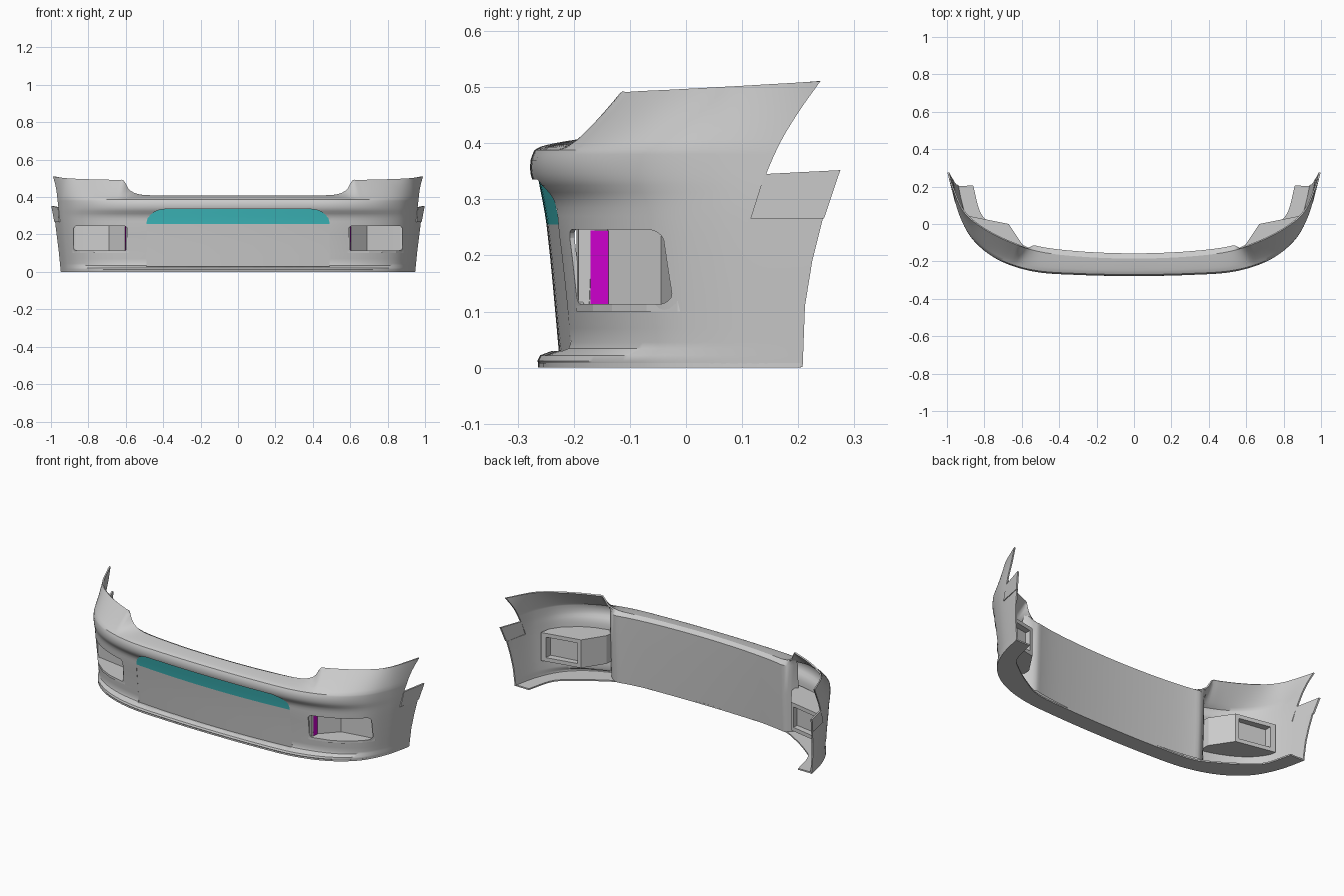
import bpy, bmesh, math

if "Cube" in bpy.data.objects:
    bpy.data.objects.remove(bpy.data.objects["Cube"])

def herm(keys, t):
    """Smooth value at t through (t, value) keys."""
    n = len(keys)
    t = min(max(t, keys[0][0]), keys[-1][0])
    i = next(k for k in range(n - 1) if t <= keys[k + 1][0])
    def slope(k):
        a, b = max(k - 1, 0), min(k + 1, n - 1)
        return (keys[b][1] - keys[a][1]) / (keys[b][0] - keys[a][0])
    (t0, v0), (t1, v1) = keys[i], keys[i + 1]
    h = t1 - t0
    s = (t - t0) / h
    return ((2*s**3 - 3*s*s + 1)*v0 + (s**3 - 2*s*s + s)*h*slope(i)
            + (3*s*s - 2*s**3)*v1 + (s**3 - s*s)*h*slope(i + 1))

def station(pts, u):
    """Point on a half plan curve, mirrored for negative u."""
    full = [(-p[0], p[1]) for p in pts[:0:-1]] + list(pts)
    k = len(pts) - 1
    x = herm([(i - k, p[0]) for i, p in enumerate(full)], abs(u))
    y = herm([(i - k, p[1]) for i, p in enumerate(full)], abs(u))
    return math.copysign(x, u), y

def shade(ob):
    bpy.ops.object.select_all(action='DESELECT')
    bpy.context.view_layer.objects.active = ob
    ob.select_set(True)
    bpy.ops.object.shade_smooth_by_angle(angle=math.radians(35))

def finish(name, bm, mat=None):
    me = bpy.data.meshes.new(name)
    bm.to_mesh(me)
    bm.free()
    ob = bpy.data.objects.new(name, me)
    bpy.context.collection.objects.link(ob)
    if mat:
        me.materials.append(mat)
    bpy.context.view_layer.objects.active = ob
    return ob

def sheet(name, rows, mat=None, thick=0):
    bm = bmesh.new()
    g = [[bm.verts.new(p) for p in r] for r in rows]
    for a, b in zip(g, g[1:]):
        for i in range(len(a) - 1):
            bm.faces.new((a[i], a[i + 1], b[i + 1], b[i]))
    ob = finish(name, bm, mat)
    if thick:
        m = ob.modifiers.new("thickness", 'SOLIDIFY')
        m.thickness = thick
        m.offset = -1
        bpy.ops.object.modifier_apply(modifier=m.name)
    shade(ob)
    return ob

def loft(name, lo, hi, mat=None):
    """Closed solid between two matching outlines."""
    bm = bmesh.new()
    a = [bm.verts.new(p) for p in lo]
    b = [bm.verts.new(p) for p in hi]
    bm.faces.new(a)
    bm.faces.new(b[::-1])
    for i in range(len(a)):
        j = (i + 1) % len(a)
        bm.faces.new((a[i], b[i], b[j], a[j]))
    bmesh.ops.recalc_face_normals(bm, faces=bm.faces)
    return finish(name, bm, mat)

def prism(name, pts, axis, a, b, mat=None):
    """Extrude a 2D outline along an axis from a to b."""
    def put(p, h):
        return {'x': (h, p[0], p[1]), 'y': (p[0], h, p[1]), 'z': (p[0], p[1], h)}[axis]
    return loft(name, [put(p, a) for p in pts], [put(p, b) for p in pts], mat)

def cut(ob, cutter):
    m = ob.modifiers.new("cut", 'BOOLEAN')
    m.operation = 'DIFFERENCE'
    m.solver = 'EXACT'
    m.object = cutter
    bpy.context.view_layer.objects.active = ob
    bpy.ops.object.modifier_apply(modifier=m.name)
    bpy.data.objects.remove(cutter)

def rounded(x0, x1, z0, z1, r):
    c = [(x1 - r, z1 - r, 0), (x0 + r, z1 - r, 90), (x0 + r, z0 + r, 180), (x1 - r, z0 + r, 270)]
    return [(x + r*math.cos(math.radians(d + k*15)), z + r*math.sin(math.radians(d + k*15)))
            for x, z, d in c for k in range(7)]

def colour(name, c):
    m = bpy.data.materials.new(name)
    m.diffuse_color = c
    m.use_nodes = True
    m.node_tree.nodes["Principled BSDF"].inputs["Base Color"].default_value = m.diffuse_color
    return m

teal = colour("teal", (0.05, 0.52, 0.54, 1))
magenta = colour("magenta", (0.6, 0.0, 0.6, 1))

# Plan curves (half) and the vertical profile of the bumper skin
BASE = [(0, -.245), (.28, -.24), (.53, -.222), (.72, -.167), (.855, -.075), (.93, .05), (.97, .2), (.985, .3)]
TOP = [(0, -.185), (.28, -.175), (.51, -.147), (.68, -.09), (.82, -.015), (.915, .07), (.975, .2), (1.0, .27)]
FADE = list(enumerate([1, 1, 1, .8, .4, .12, 0, 0]))
BULGE = [(0, -.013), (.004, -.016), (.012, -.020), (.022, -.015), (.034, .017), (.06, .019), (.1, .016),
         (.2, .006), (.25, 0), (.29, -.003), (.31, -.012), (.325, -.024), (.345, -.032), (.37, -.032), (.388, -.025)]
WIDTH = [(0, .975), (.27, 1.0), (.39, 1.004)]

def skin(u, z):
    x, y = station(BASE, u)
    return x * herm(WIDTH, z), y + herm(BULGE, z) * herm(FADE, abs(u)), z

def top_z(x):
    return herm([(0, .408), (.3, .408), (.5, .411), (.55, .421), (.585, .444), (.61, .488), (.64, .491),
                 (.82, .496), (.92, .501), (.975, .508), (1, .512)], abs(x))

def top_edge(u):
    x, y = station(TOP, u)
    return x, y, top_z(x)

us = [-7 + 14 * i / 180 for i in range(181)]
zs = [0.001, .004, .012, .022, .034, .045, .07, .1, .13, .16, .2, .24, .27, .285, .30, .312, .325, .335, .345, .357, .37, .38, .388]
rows = [[skin(u, z) for u in us] for z in zs]
RISE = [(0, .6), (1, .6), (2, .75), (2.45, 1.2), (3, 1.1), (4, .9), (7, .9)]
for k in range(1, 9):
    t = k / 8
    row = []
    for u in us:
        a, b = skin(u, .388), top_edge(u)
        e = herm(RISE, abs(u))
        row.append((a[0] + (b[0]-a[0])*t, a[1] + (b[1]-a[1])*t, a[2] + (b[2]-a[2])*t**e))
    rows.append(row)
body = sheet("bumper_skin", rows, thick=.008)

# Wheel arch and rear edge trimmed in side view
AK = [(.266, .115), (.338, .14), (.405, .17), (.462, .205), (.511, .24)]
arch = [(herm(AK, .511 - .245*i/16), .511 - .245*i/16) for i in range(17)]
cut(body, prism("arch_cutter", arch + [(.244, .266), (.225, .19), (.212, .11), (.206, -.05),
    (.5, -.05), (.5, .6), (.241, .6)], 'x', -1.5, 1.5))
# Grille opening with rounded upper corners
def grille_top(x):
    d = max(0, abs(x) - .39)
    return .255 + .08 * math.sqrt(max(0, 1 - (d / .10)**2))
arc = [.49 * math.sin(math.radians(-90 + 4.5 * i)) for i in range(41)]
cut(body, prism("grille_cutter", [(-.49, .03)] + [(x, grille_top(x)) for x in arc] + [(.49, .03)], 'y', -.5, -.12))
# Fog lamp openings
for s in (-1, 1):
    cut(body, prism("fog_cutter", rounded(min(.592*s, .88*s), max(.592*s, .88*s), .113, .246, .02), 'y', -.4, .0))
shade(body)

# Grille infill: grey lower panel and teal upper strip
def panel(x, z):
    return x, -.248 + .095*x*x + herm([(0, .024), (.25, 0), (.34, -.016)], z), z
sheet("grille_panel", [[panel(x, .028 + (.255 - .028)*k/4) for x in arc] for k in range(5)])
sheet("grille_strip", [[panel(x, .255 + (grille_top(x) - .253)*k/4) for x in arc] for k in range(5)], teal)

# Flat underside
INNER = [(0, -.17), (.28, -.165), (.5, -.15), (.63, -.09), (.75, -.01), (.82, .06), (.86, .205)]
uu = [-6.03 + 12.06 * i / 100 for i in range(101)]
sheet("underside", [[(*station(INNER, max(-6, min(6, u))), 0) for u in uu],
                    [skin(u, .008)[:2] + (0,) for u in uu]], thick=.008)

# Inner beam closing the centre section from behind
ub = [-2.5 + 5 * i / 60 for i in range(61)]
def beam(u, off, z):
    x, y = station(TOP, u)
    return x, y + off - .07 * max(0, (abs(u) - 2.1) / .4)**1.5, z
sheet("inner_beam", [[beam(u, .014, .005) for u in ub], [beam(u, .024, .23) for u in ub],
                     [beam(u, .028, .395) for u in ub], [top_edge(u) for u in ub]][::-1])

for s in (-1, 1):
    side = "left" if s < 0 else "right"
    flip = lambda pts: [(p[0]*s, p[1]) for p in pts]
    # Fog lamp housing: open at the front, recess in its rear face
    box = prism("fog_housing_" + side, flip([(.585, -.195), (.59, -.12), (.67, .0), (.82, .03), (.895, .045),
                (.885, -.015), (.845, -.07), (.77, -.132), (.7, -.166)]), 'z', .10, .262)
    cut(box, prism("housing_cutter", flip([(.600, -.3), (.600, -.14), (.69, -.045), (.83, -.022), (.870, -.016), (.95, -.03), (.95, -.3)]),
                   'z', .113, .246))
    cut(box, prism("recess_cutter", flip([(.69, -.028), (.685, .1), (.87, .1), (.865, .0)]), 'z', .122, .24))
    # Coloured inner wall of the opening
    prism("fog_side_wall_" + side, flip([(.598, -.17), (.602, -.17), (.605, -.138), (.6, -.138)]), 'z', .113, .244, magenta)
    # Mounting tab below the wheel arch
    tab = [(.957, .115, .266), (.982, .246, .266), (.998, .275, .352), (.962, .14, .345)]
    loft("arch_tab_" + side, [(x*s, y, z) for x, y, z in tab], [((x - .010)*s, y, z) for x, y, z in tab])
